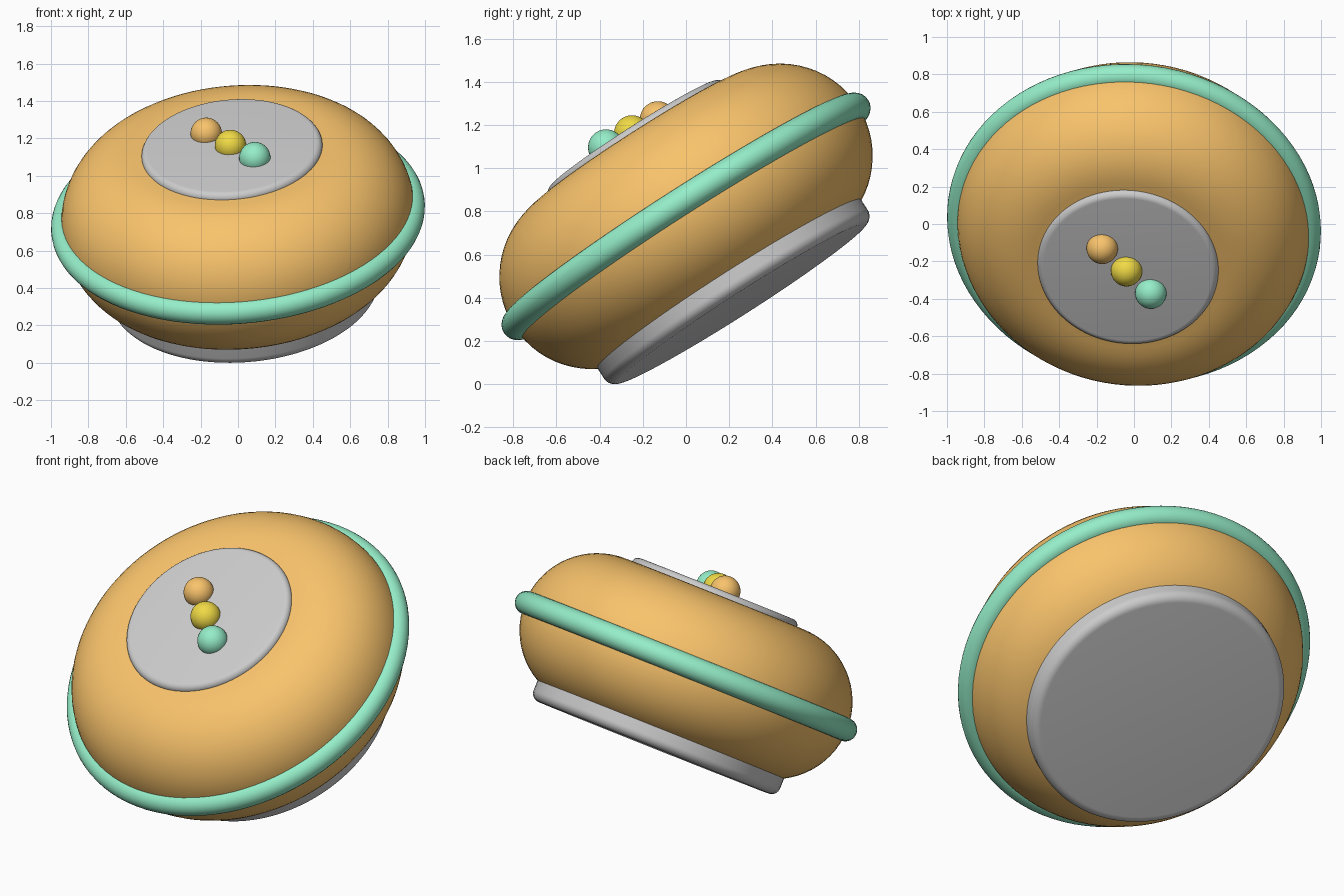
import bpy, math
from mathutils import Vector

if "Cube" in bpy.data.objects:
    bpy.data.objects.remove(bpy.data.objects["Cube"])

# Tilted central axis of the whole model
CENTRE = Vector((0, 0, 0.7775))
AXIS = Vector((-0.075, -0.5375, 0.84)).normalized()
ROT = Vector((0, 0, 1)).rotation_difference(AXIS)


def material(name, rgb):
    m = bpy.data.materials.new(name)
    m.diffuse_color = (*rgb, 1)
    m.use_nodes = True
    m.node_tree.nodes["Principled BSDF"].inputs["Base Color"].default_value = m.diffuse_color
    return m


orange = material("orange", (0.95, 0.55, 0.15))
green = material("green", (0.30, 0.85, 0.58))
yellow = material("yellow", (0.87, 0.70, 0.06))


def finish(name, mat=None):
    o = bpy.context.object
    o.name = name
    o.rotation_mode = 'QUATERNION'
    o.rotation_quaternion = ROT
    if mat:
        o.data.materials.append(mat)
    bpy.ops.object.shade_smooth_by_angle(angle=math.radians(40))
    return o


def arc(r, h, rad, a0, a1, n):
    return [(r + rad * math.cos(math.radians(a0 + (a1 - a0) * i / n)),
             h + rad * math.sin(math.radians(a0 + (a1 - a0) * i / n))) for i in range(n + 1)]


def lathe(name, rings, mat=None, n=96):
    """Revolve a bottom-to-top (radius, height) profile, capped at both ends."""
    verts = [(r * math.cos(2 * math.pi * k / n), r * math.sin(2 * math.pi * k / n), h)
             for r, h in rings for k in range(n)]
    faces = [(i * n + k, i * n + (k + 1) % n, (i + 1) * n + (k + 1) % n, (i + 1) * n + k)
             for i in range(len(rings) - 1) for k in range(n)]
    faces.append(tuple(reversed(range(n))))
    faces.append(tuple(range((len(rings) - 1) * n, len(rings) * n)))
    me = bpy.data.meshes.new(name)
    me.from_pydata(verts, [], faces)
    o = bpy.data.objects.new(name, me)
    bpy.context.collection.objects.link(o)
    bpy.ops.object.select_all(action='DESELECT')
    bpy.context.view_layer.objects.active = o
    o.select_set(True)
    o.location = CENTRE
    return finish(name, mat)


# Fully rounded body
lathe("body", arc(0.523, 0, 0.424, -90, 90, 32), orange)

# Base plate with rounded lower edge, top plate with rounded upper edge
lathe("base_plate", arc(0.675, -0.43, 0.05, -90, 0, 8) + [(0.725, -0.28)])
lathe("top_plate", [(0.485, 0.36)] + arc(0.45, 0.42, 0.035, 0, 90, 8))

# Bumper ring round the widest part
bpy.ops.mesh.primitive_torus_add(major_radius=0.937, minor_radius=0.065,
                                 major_segments=96, minor_segments=24, location=CENTRE)
finish("bumper_ring", green)

# Row of three round buttons half sunk in the top plate
for name, x, y, mat in (("button_left", -0.17, -0.13, orange),
                        ("button_middle", -0.04, -0.25, yellow),
                        ("button_right", 0.09, -0.37, green)):
    z = CENTRE.z + (0.46 - AXIS.x * x - AXIS.y * y) / AXIS.z
    bpy.ops.mesh.primitive_uv_sphere_add(segments=32, ring_count=16, radius=0.084,
                                         location=(x, y, z))
    finish(name, mat)
